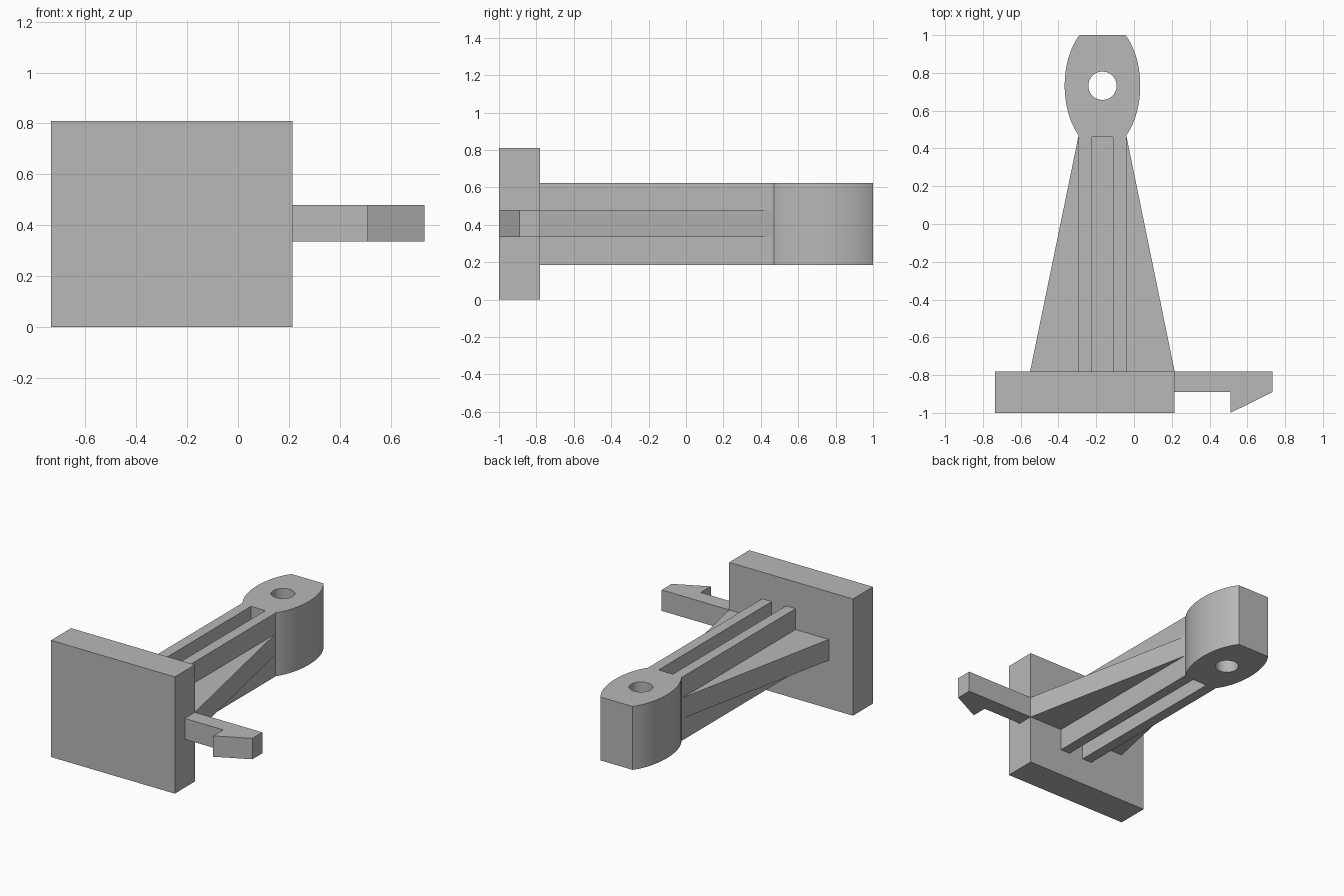
import bpy, bmesh, math

cube = bpy.data.objects.get("Cube")
if cube:
    bpy.data.objects.remove(cube, do_unlink=True)

# Single plain material
grey = bpy.data.materials.new("plain_grey")
grey.use_nodes = True
colour = (0.48, 0.48, 0.48, 1)
grey.diffuse_color = colour
grey.node_tree.nodes["Principled BSDF"].inputs["Base Color"].default_value = colour


def prism(name, loops, z0, z1, smooth=False):
    """Fill outlines (outer edge plus optional holes) and extrude them upward."""
    bm = bmesh.new()
    edges = []
    for loop in loops:
        verts = [bm.verts.new((x, y, z0)) for x, y in loop]
        edges += [bm.edges.new((v, verts[i - 1])) for i, v in enumerate(verts)]
    if len(loops) == 1:
        bm.faces.new(verts)
    else:
        bmesh.ops.triangle_fill(bm, edges=edges, use_beauty=True)
    top = bmesh.ops.extrude_face_region(bm, geom=bm.faces[:])["geom"]
    bmesh.ops.translate(bm, vec=(0, 0, z1 - z0),
                        verts=[g for g in top if isinstance(g, bmesh.types.BMVert)])
    bmesh.ops.recalc_face_normals(bm, faces=bm.faces[:])
    mesh = bpy.data.meshes.new(name)
    bm.to_mesh(mesh)
    bm.free()
    mesh.materials.append(grey)
    obj = bpy.data.objects.new(name, mesh)
    bpy.context.collection.objects.link(obj)
    if smooth:
        bpy.ops.object.select_all(action='DESELECT')
        obj.select_set(True)
        bpy.context.view_layer.objects.active = obj
        bpy.ops.object.shade_smooth_by_angle(angle=math.radians(20))
    return obj


def rect(x0, x1, y0, y1):
    return [(x0, y0), (x1, y0), (x1, y1), (x0, y1)]


CX = -0.167              # centre line of the arm
PLATE_BACK = -0.78
NECK = 0.46              # where the rails meet the head
LOW, HIGH = 0.185, 0.625
WEB_LOW, WEB_HIGH = 0.335, 0.48

# Square plate at the front
prism("front_plate", [rect(-0.735, 0.215, -1, PLATE_BACK)], 0, 0.81)

# Side latch with hooked tip
prism("latch_hook", [[(0.215, PLATE_BACK), (0.215, -0.89), (0.51, -0.89),
                      (0.51, -1), (0.733, -0.89), (0.733, PLATE_BACK)]],
      WEB_LOW, WEB_HIGH)

# Tapered horizontal web
prism("tapered_web", [[(CX - 0.383, PLATE_BACK), (CX + 0.382, PLATE_BACK),
                       (CX + 0.128, NECK), (CX - 0.128, NECK)]],
      WEB_LOW, WEB_HIGH)

# Two upright rails with a groove between them
for side, s in (("left", 1), ("right", -1)):
    xs = sorted((CX + s * 0.055, CX + s * 0.128))
    prism(side + "_rail", [rect(*xs, PLATE_BACK, NECK)], LOW, HIGH)

# Oval head with a flat end and a round hole
HY, A, B = 0.732, 0.2, 0.338
start, end = math.asin((0.47 - HY) / B), math.asin((1 - HY) / B)
steps = 32
arc = [(A * math.cos(t), HY + B * math.sin(t))
       for t in (start + (end - start) * i / steps for i in range(steps + 1))]
half = [(0.128, NECK)] + arc
outline = [(CX + x, y) for x, y in half] + [(CX - x, y) for x, y in reversed(half)]
hole = [(CX + 0.075 * math.cos(a), HY + 0.075 * math.sin(a))
        for a in (math.tau * i / 40 for i in range(40))]
prism("pivot_head", [outline, hole], LOW, HIGH, smooth=True)
